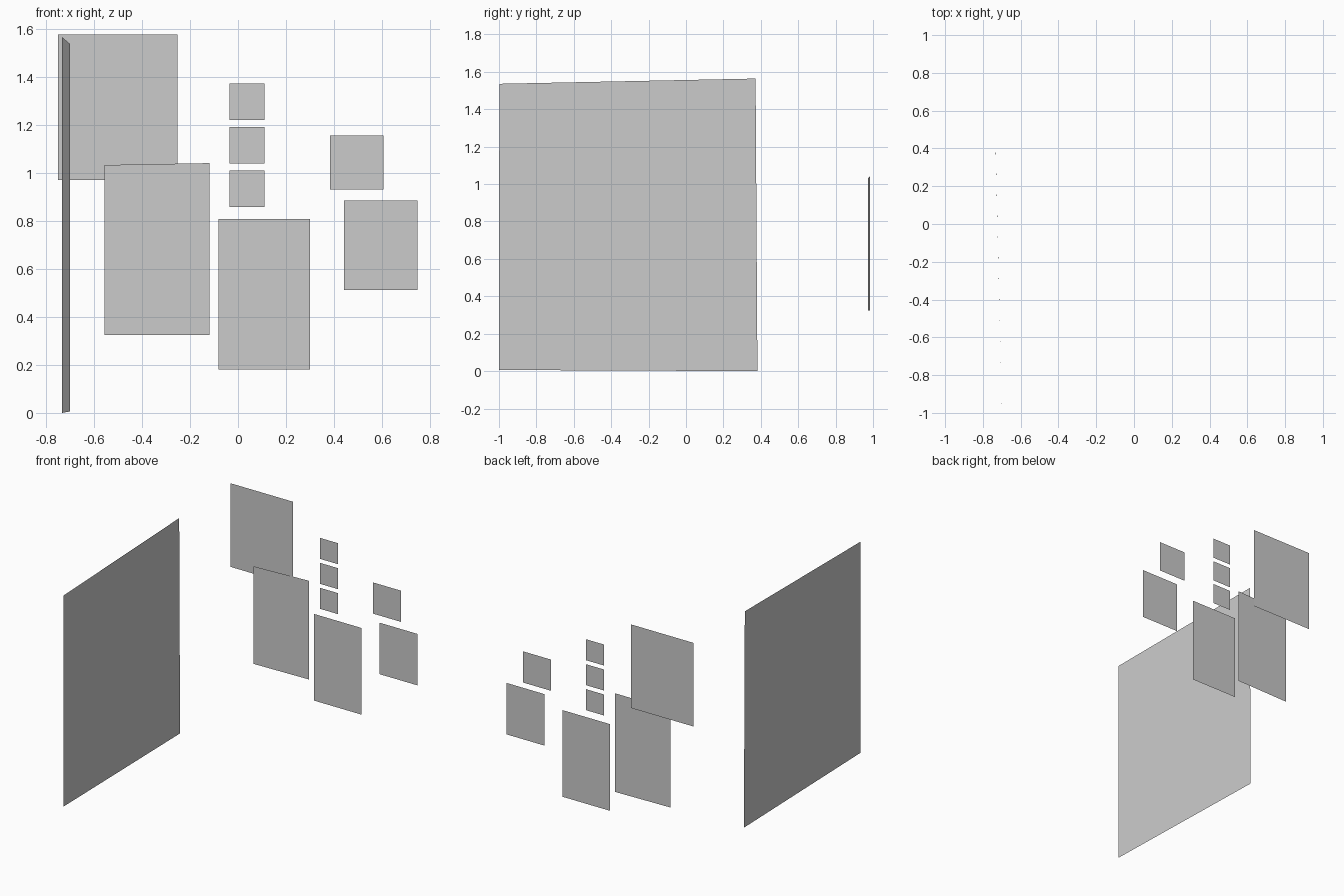
import bpy

if "Cube" in bpy.data.objects:
    bpy.data.objects.remove(bpy.data.objects["Cube"])


def sheet(name, corners):
    """One flat four-sided sheet, corners in order around the outline."""
    mesh = bpy.data.meshes.new(name)
    mesh.from_pydata(corners, [], [(0, 1, 2, 3)])
    mesh.update()
    obj = bpy.data.objects.new(name, mesh)
    bpy.context.collection.objects.link(obj)
    return obj


def wall_picture(name, x0, x1, z0, z1, y):
    """Upright rectangle facing the front."""
    return sheet(name, [(x0, y, z0), (x1, y, z0), (x1, y, z1), (x0, y, z1)])


# Flat pictures along the back
wall_picture("upper_left_picture", -0.75, -0.252, 0.97, 1.576, 0.988)
wall_picture("lower_centre_picture", -0.081, 0.299, 0.18, 0.808, 0.988)
wall_picture("upper_right_picture", 0.384, 0.606, 0.93, 1.156, 1.0)
wall_picture("lower_right_picture", 0.441, 0.748, 0.512, 0.885, 0.988)

# Column of three small pictures
for i in range(3):
    z = 0.858 + i * 0.181
    wall_picture(f"small_picture_{i + 1}", -0.036, 0.11, z, z + 0.152, 0.988)

# Slightly tilted picture in front of the upper left one
sheet("tilted_picture", [(-0.556, 0.973, 0.325), (-0.118, 0.983, 0.325),
                         (-0.118, 0.983, 1.040), (-0.556, 0.973, 1.032)])

# Large side panel, slightly out of square
sheet("side_panel", [(-0.699, -1.0, 0.006), (-0.732, 0.382, 0.0),
                     (-0.732, 0.372, 1.564), (-0.699, -0.998, 1.536)])
